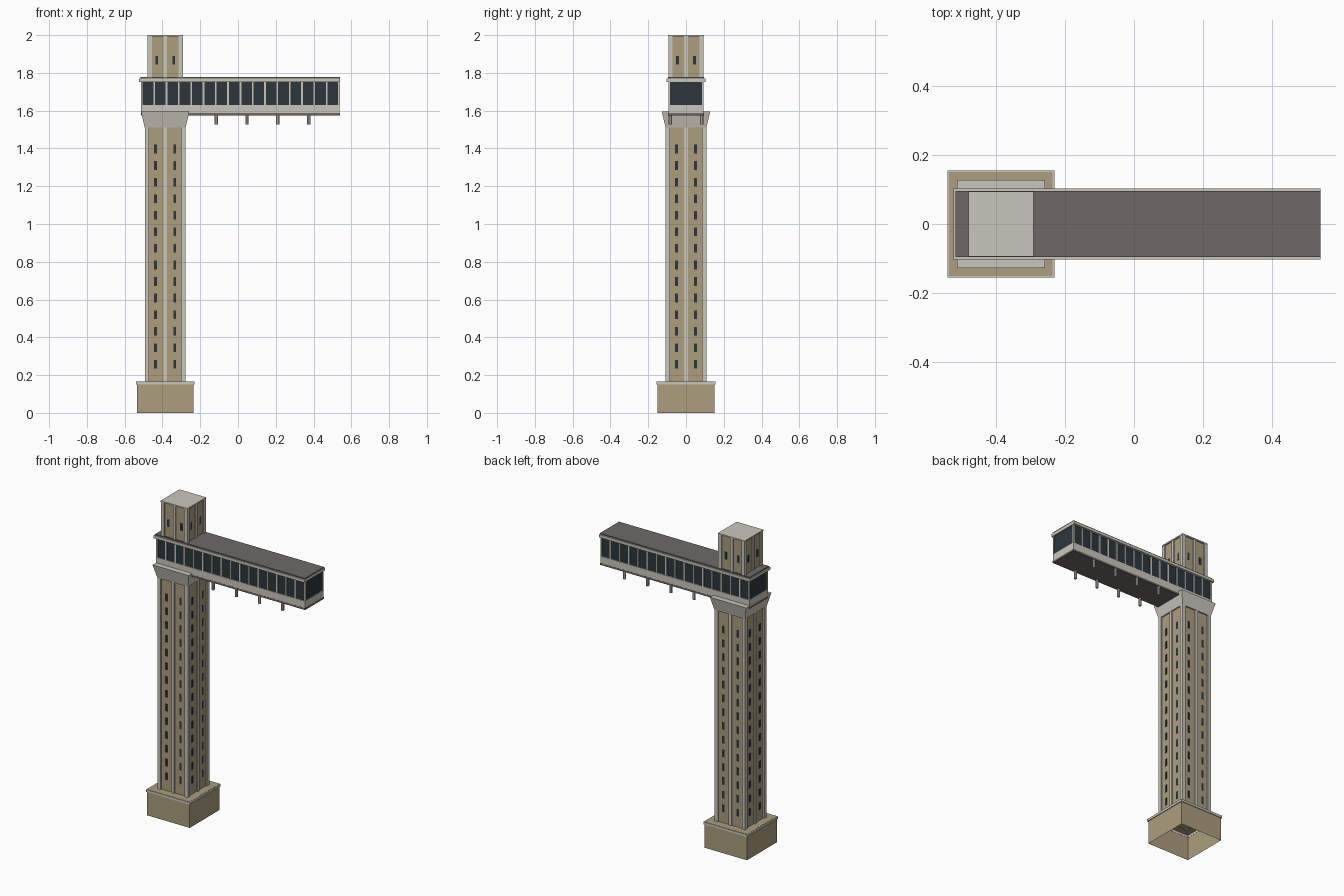
import bpy, bmesh, math
from mathutils import Matrix, Vector

if "Cube" in bpy.data.objects:
    bpy.data.objects.remove(bpy.data.objects["Cube"])


def material(name, r, g, b):
    m = bpy.data.materials.new(name)
    m.diffuse_color = (r, g, b, 1)
    m.use_nodes = True
    m.node_tree.nodes["Principled BSDF"].inputs["Base Color"].default_value = m.diffuse_color
    return m


PALE = material("pale concrete", 0.59, 0.57, 0.497)
TAN = material("tan stone", 0.413, 0.342, 0.209)
BROWN = material("brown roofing", 0.159, 0.141, 0.13)
GLASS = material("dark glass", 0.025, 0.037, 0.047)

CX = -0.3855  # tower axis


def finish(name, bm, mat):
    me = bpy.data.meshes.new(name)
    bm.to_mesh(me)
    bm.free()
    me.materials.append(mat)
    ob = bpy.data.objects.new(name, me)
    bpy.context.collection.objects.link(ob)
    return ob


def add_box(bm, x0, x1, y0, y1, z0, z1):
    mat = Matrix.Translation(((x0 + x1) / 2, (y0 + y1) / 2, (z0 + z1) / 2)) @ \
        Matrix.Diagonal((x1 - x0, y1 - y0, z1 - z0, 1))
    return bmesh.ops.create_cube(bm, size=1, matrix=mat)["verts"]


def boxes(name, mat, items):
    bm = bmesh.new()
    for it in items:
        add_box(bm, *it)
    return finish(name, bm, mat)


def block(h, z0, z1):
    return (CX - h, CX + h, -h, h, z0, z1)


def four_sides(name, mat, items):
    """Boxes given around the origin for the front side, repeated on all four sides."""
    bm = bmesh.new()
    for k in range(4):
        turn = Matrix.Translation((CX, 0, 0)) @ Matrix.Rotation(k * math.pi / 2, 4, 'Z')
        for it in items:
            bmesh.ops.transform(bm, matrix=turn, verts=add_box(bm, *it))
    return finish(name, bm, mat)


def ribbed_tower(name, h, core, z0, z1, win_x, win_z, win_h):
    boxes(name + "_core", TAN, [block(core, z0, z1)])
    w = 0.023
    boxes(name + "_corner_posts", PALE,
          [(CX + min(sx * h, sx * (h - w)), CX + max(sx * h, sx * (h - w)),
            min(sy * h, sy * (h - w)), max(sy * h, sy * (h - w)), z0, z1)
           for sx in (-1, 1) for sy in (-1, 1)])
    four_sides(name + "_middle_ribs", PALE, [(-0.01, 0.01, -h + 0.001, -core + 0.004, z0, z1)])
    four_sides(name + "_slit_windows", GLASS,
               [(s * win_x - 0.0075, s * win_x + 0.0075, -core - 0.002, -core + 0.002,
                 z - win_h / 2, z + win_h / 2) for s in (-1, 1) for z in win_z])


# base, open underneath
bm = bmesh.new()
add_box(bm, *block(0.15, 0, 0.166))
bm.faces.ensure_lookup_table()
bmesh.ops.delete(bm, geom=[f for f in bm.faces if f.normal.z < -0.5], context='FACES')
finish("base", bm, TAN)

# pale rim around the base top
boxes("base_rim", PALE, [
    (CX - 0.155, CX + 0.155, -0.155, -0.149, 0.15, 0.165),
    (CX - 0.155, CX + 0.155, 0.149, 0.155, 0.15, 0.165),
    (CX - 0.155, CX - 0.149, -0.149, 0.149, 0.15, 0.165),
    (CX + 0.149, CX + 0.155, -0.149, 0.149, 0.15, 0.165)])

# main shaft and upper tower
ribbed_tower("shaft", 0.108, 0.1, 0.16, 1.515, 0.051,
             [0.257 + 0.0877 * i for i in range(14)], 0.046)
ribbed_tower("upper_tower", 0.0935, 0.086, 1.77, 1.994, 0.045, [1.867], 0.046)
boxes("upper_tower_cap", PALE, [block(0.0945, 1.992, 2.0)])

# flared head under the gallery
bm = bmesh.new()
for v in add_box(bm, *block(0.128, 1.51, 1.595)):
    if v.co.z < 1.55:
        v.co.x = CX + (v.co.x - CX) * 0.108 / 0.128
        v.co.y *= 0.108 / 0.128
finish("flared_head", bm, PALE)

# cantilevered gallery
X0, X1 = -0.513, 0.5385
boxes("gallery_underside", BROWN, [(X0, X1 + 0.001, -0.094, 0.094, 1.575, 1.587)])
boxes("gallery_lower_band", PALE, [(X0, X1, -0.0935, 0.0935, 1.587, 1.631)])
boxes("gallery_glass", GLASS, [(X0 + 0.004, X1 - 0.004, -0.088, 0.088, 1.63, 1.757)])
boxes("gallery_fascia", PALE, [(-0.523, 0.5405, -0.103, 0.103, 1.753, 1.771)])
boxes("gallery_roof", BROWN, [(-0.517, 0.54, -0.0955, 0.0955, 1.771, 1.778)])

# window mullions along both long sides
pitch = (X1 - X0 - 0.008) / 16
mullions = []
for i in range(17):
    x = X0 + 0.004 + i * pitch
    for s in (-1, 1):
        mullions.append((x - 0.0045, x + 0.0045, s * 0.0895 - 0.0035, s * 0.0895 + 0.0035,
                         1.63, 1.755))
boxes("gallery_mullions", PALE, mullions)

# short posts hanging below the gallery
bm = bmesh.new()
for i in range(4):
    for s in (-1, 1):
        bmesh.ops.create_cone(bm, cap_ends=True, segments=8, radius1=0.009, radius2=0.009,
                              depth=0.055,
                              matrix=Matrix.Translation((-0.116 + 0.1635 * i, s * 0.084, 1.5535)))
finish("hanging_posts", bm, PALE)
